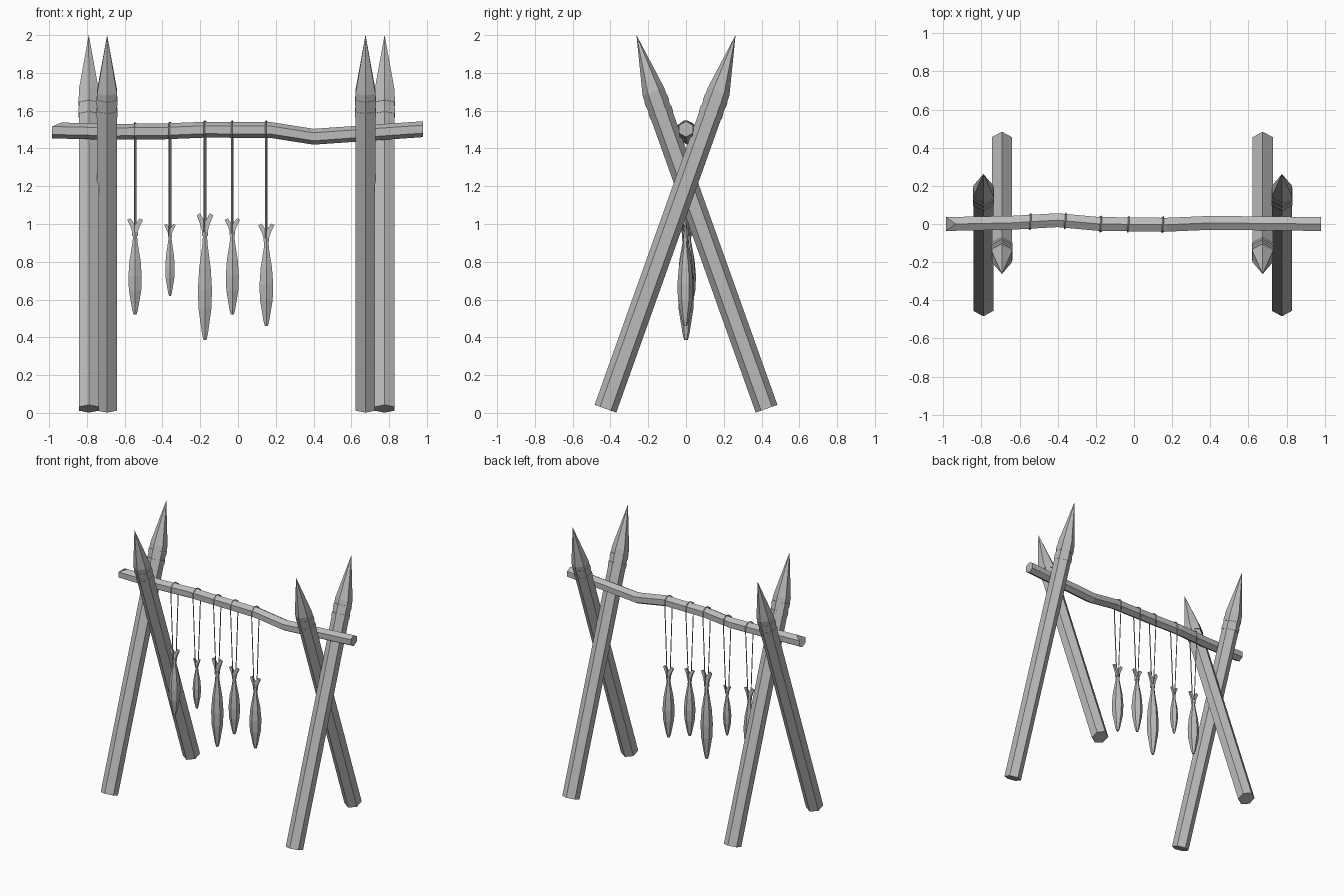
import bpy
import bmesh
import math
from mathutils import Vector

cube = bpy.data.objects.get("Cube")
if cube:
    bpy.data.objects.remove(cube, do_unlink=True)

grey = bpy.data.materials.new("plain_grey")
grey.use_nodes = True
GREY = (0.5, 0.5, 0.5, 1)
grey.diffuse_color = GREY
grey.node_tree.nodes["Principled BSDF"].inputs["Base Color"].default_value = GREY


def add_object(name, data):
    obj = bpy.data.objects.new(name, data)
    data.materials.append(grey)
    bpy.context.collection.objects.link(obj)
    return obj


def finish(name, bm):
    bmesh.ops.remove_doubles(bm, verts=bm.verts, dist=0.0004)
    bmesh.ops.recalc_face_normals(bm, faces=bm.faces)
    mesh = bpy.data.meshes.new(name)
    bm.to_mesh(mesh)
    bm.free()
    return add_object(name, mesh)


def loft(name, centres, radii, u, v, sides=6):
    """Flat-sided solid through rings spanned by u and v."""
    u, v = Vector(u).normalized(), Vector(v).normalized()
    bm = bmesh.new()
    rings = []
    for c, r in zip(centres, radii):
        angles = [math.tau * i / sides for i in range(sides)]
        rings.append([bm.verts.new(Vector(c) + r * (math.cos(a) * u + math.sin(a) * v))
                      for a in angles])
    for a, b in zip(rings, rings[1:]):
        for i in range(sides):
            j = (i + 1) % sides
            bm.faces.new((a[i], a[j], b[j], b[i]))
    bm.faces.new(rings[0])
    bm.faces.new(rings[-1])
    return finish(name, bm)


# Sharpened hexagonal posts, crossing in pairs
LEAN = 0.357
R = 0.061


def post(name, x, lean):
    def at(z):
        return (x, lean * (0.16 + LEAN * (z - 1.665)), z)

    u, v = (0, lean, -LEAN), (1, 0, 0)
    loft(name, [at(0.022), at(0.36), at(1.7), (x, lean * 0.262, 2.0)],
         [R, R, R, 0.0003], u, v)
    # Raised binding bands below the point
    for i, z in enumerate((1.575, 1.635)):
        loft(f"{name}_band_{i + 1}", [at(z), at(z + 0.03)], [R * 1.05] * 2, u, v)


for name, x, lean in (("right_outer_post", -0.79, 1), ("right_inner_post", -0.693, -1),
                      ("left_inner_post", 0.675, -1), ("left_outer_post", 0.776, 1)):
    post(name, x, lean)

# Slightly crooked crossbeam
path = [(-0.985, 0, 1.495), (-0.65, 0.006, 1.488), (-0.4, 0.02, 1.49), (-0.18, 0, 1.499),
        (0.17, -0.004, 1.498), (0.4, 0.006, 1.462), (0.98, 0, 1.502)]
beam = loft("crossbeam", path, [0.042] * len(path), (0, 0, 1), (0, 1, 0))
for vert in beam.data.vertices:
    if vert.co.x < -0.9 and vert.co.z > 1.53:
        vert.co.x += 0.05  # slanted cut at the end


def beam_at(x):
    for a, b in zip(path, path[1:]):
        if a[0] <= x <= b[0]:
            return Vector(a).lerp(Vector(b), (x - a[0]) / (b[0] - a[0]))


# Forked tail: two flared lobes with a notch between them
def tail(name, x, y, neck, top, half):
    outline = [(-0.25, 0), (0.25, 0), (0.55, 0.45), (1, 0.9), (0.6, 1),
               (0, 0.6), (-0.6, 1), (-1, 0.9), (-0.55, 0.45)]
    bm = bmesh.new()
    sheets = []
    for side in (-1, 1):
        sheets.append([bm.verts.new((x + a * half, y + side * (0.01 - 0.005 * b),
                                     neck + b * (top - neck))) for a, b in outline])
        bm.faces.new(sheets[-1])
    front, back = sheets
    for i in range(len(outline)):
        j = (i + 1) % len(outline)
        bm.faces.new((front[i], front[j], back[j], back[i]))
    finish(name, bm)


# Cord looped over the beam, both ends tied at the neck
def cord(name, x, y, neck, beam_z):
    half = [(0.013, neck), (0.016, neck + 0.06), (0.041, beam_z - 0.025),
            (0.041, beam_z + 0.022), (0.008, beam_z + 0.045)]
    points = [(1, *p) for p in half] + [(-1, *p) for p in reversed(half)]
    curve = bpy.data.curves.new(name, "CURVE")
    curve.dimensions = "3D"
    curve.bevel_depth = 0.004
    curve.bevel_resolution = 0
    curve.use_fill_caps = True
    spline = curve.splines.new("POLY")
    spline.points.add(len(points) - 1)
    for p, (side, dy, z) in zip(spline.points, points):
        p.co = (x + side * 0.003, y + side * dy, z, 1)
    add_object(name, curve)


# Hanging spindle-shaped bundles: x, bottom, neck, tail top, radius
pendants = [(-0.545, 0.52, 0.945, 1.03, 0.041), (-0.36, 0.62, 0.94, 1.0, 0.029),
            (-0.175, 0.385, 0.945, 1.057, 0.043), (-0.03, 0.52, 0.95, 1.03, 0.04),
            (0.15, 0.46, 0.915, 1.002, 0.042)]
body = [(0, 0.22), (0.06, 0.42), (0.3, 0.92), (0.48, 1), (0.68, 0.82), (0.9, 0.38), (1, 0.28)]
for i, (x, bottom, neck, top, r) in enumerate(pendants, 1):
    b = beam_at(x)
    loft(f"pendant_body_{i}", [(x, b.y, bottom + t * (neck - bottom)) for t, k in body],
         [k * r for t, k in body], (0, 1, 0), (1, 0, 0))
    loft(f"pendant_tie_{i}", [(x, b.y, neck - 0.008), (x, b.y, neck + 0.012)],
         [r * 0.42] * 2, (0, 1, 0), (1, 0, 0))
    tail(f"pendant_tail_{i}", x, b.y, neck, top, r * 1.02)
    cord(f"pendant_cord_{i}", x, b.y, neck, b.z)
